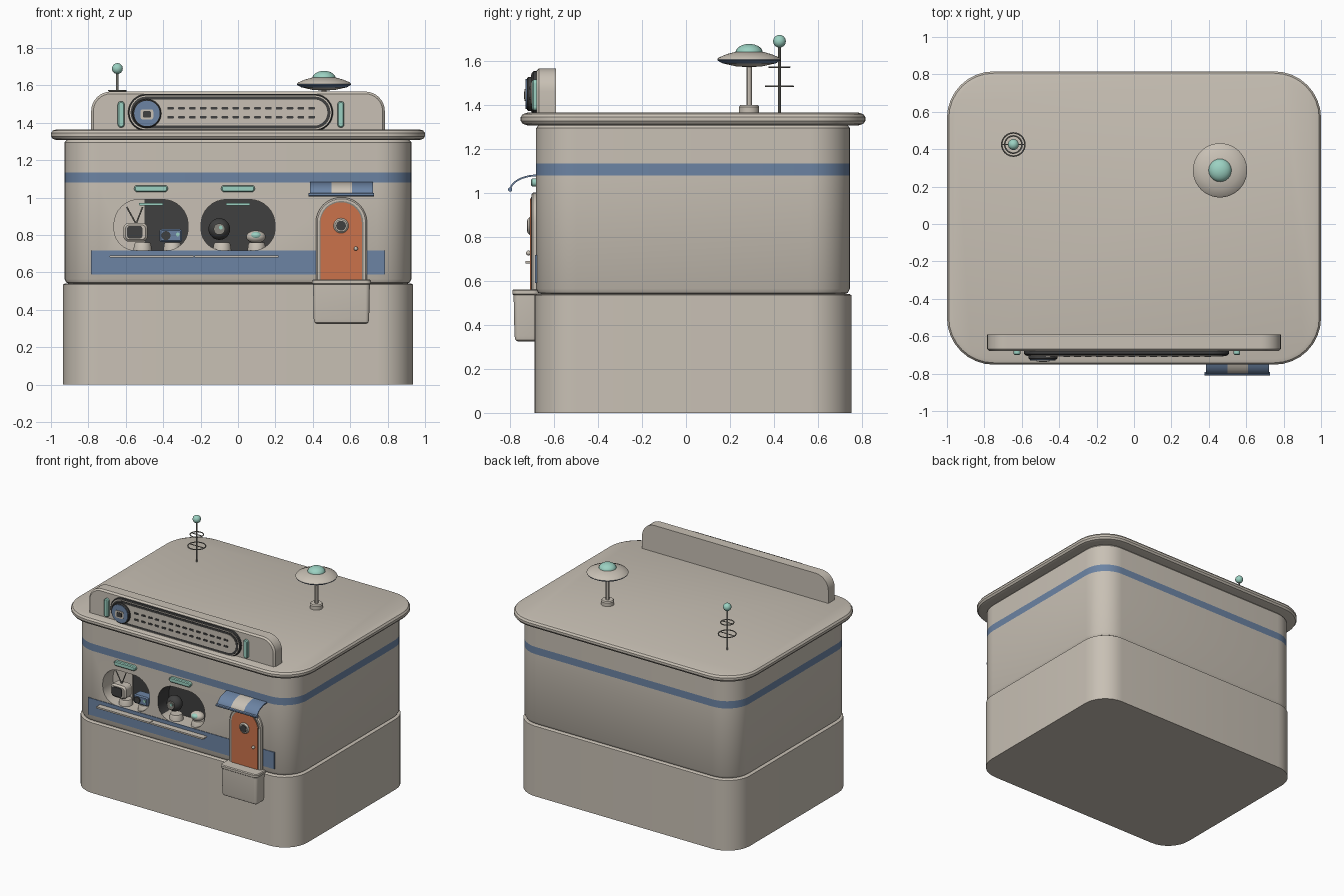
import bpy, bmesh
from math import sin, cos, pi
from mathutils import Vector, Matrix

cube = bpy.data.objects.get("Cube")
if cube:
    bpy.data.objects.remove(cube, do_unlink=True)


def material(name, rgb):
    m = bpy.data.materials.new(name)
    m.use_nodes = True
    m.diffuse_color = (*rgb, 1)
    m.node_tree.nodes["Principled BSDF"].inputs["Base Color"].default_value = (*rgb, 1)
    return m


cream = material("warm cream", (0.58, 0.53, 0.46))
blue = material("slate blue", (0.15, 0.23, 0.37))
dark = material("charcoal", (0.05, 0.05, 0.05))
orange = material("door orange", (0.60, 0.17, 0.07))
mint = material("mint glow", (0.33, 0.64, 0.54))
metal = material("antenna metal", (0.25, 0.24, 0.21))
made = []


def finish(name, bm, mats):
    me = bpy.data.meshes.new(name)
    bmesh.ops.recalc_face_normals(bm, faces=bm.faces)
    bm.to_mesh(me)
    bm.free()
    for m in mats:
        me.materials.append(m)
    ob = bpy.data.objects.new(name, me)
    bpy.context.collection.objects.link(ob)
    made.append(ob)
    return ob


def loft(name, loops, mats, bands=None):
    """Skin closed loops, cap both ends; bands gives a material per span."""
    bands = bands or [0] * (len(loops) - 1)
    bm = bmesh.new()
    rings = [[bm.verts.new(p) for p in loop] for loop in loops]
    for a, b, k in zip(rings, rings[1:], bands):
        for i in range(len(a)):
            bm.faces.new((a[i - 1], a[i], b[i], b[i - 1])).material_index = k
    bm.faces.new(rings[0]).material_index = bands[0]
    bm.faces.new(rings[-1]).material_index = bands[-1]
    bmesh.ops.remove_doubles(bm, verts=bm.verts, dist=1e-5)
    return finish(name, bm, mats)


def rrect(cx, cy, hw, hh, r, rb=None, n=8):
    """Rounded rectangle outline; rb is the radius of the two lower corners."""
    rb = r if rb is None else rb
    pts = []
    for q, (sx, sy, rad) in enumerate([(1, 1, r), (-1, 1, r), (-1, -1, rb), (1, -1, rb)]):
        for i in range(n + 1):
            a = (q + i / n) * pi / 2
            pts.append((cx + sx * (hw - rad) + rad * cos(a), cy + sy * (hh - rad) + rad * sin(a)))
    return pts


def tower(name, hw, hd, r, layers, mats, bands=None, cx=0, cy=0.032):
    """Rounded plan stacked upward from (inset, height) layers."""
    loops = [[(x, y, z) for x, y in rrect(cx, cy, hw - i, hd - i, r - i)] for i, z in layers]
    return loft(name, loops, mats, bands)


def plate(name, cx, cz, hw, hh, r, y0, y1, mat, rb=None, soft=0.0):
    """Rounded outline facing the front, from back y1 to front y0."""
    rb = r if rb is None else rb
    steps = [(y1, 0), (y0 + soft, 0)] + ([(y0, soft)] if soft else [])
    loops = [[(x, y, z) for x, z in rrect(cx, cz, hw - s, hh - s, max(r - s, .001), max(rb - s, .001))]
             for y, s in steps]
    return loft(name, loops, [mat])


def lathe(name, x, y, profile, mats, bands=None, n=32):
    loops = [[(x + r * cos(2 * pi * i / n), y + r * sin(2 * pi * i / n), z) for i in range(n)]
             for r, z in profile]
    return loft(name, loops, mats, bands)


def ball(name, loc, size, mat):
    bm = bmesh.new()
    bmesh.ops.create_uvsphere(bm, u_segments=24, v_segments=14, radius=1,
                              matrix=Matrix.Translation(loc) @ Matrix.Diagonal((*size, 1)))
    return finish(name, bm, [mat])


def rod(name, a, b, r, mat):
    a, b = Vector(a), Vector(b)
    turn = Vector((0, 0, 1)).rotation_difference(b - a)
    ring = [turn @ Vector((r * cos(i * pi / 6), r * sin(i * pi / 6), 0)) for i in range(12)]
    return loft(name, [[p + v for v in ring] for p in (a, b)], [mat])


# Main building: base, upper storey with painted band, roof
tower("base_storey", .935, .72, .19, [(0, 0), (0, .535), (.008, .54)], [cream])
body = tower("upper_storey", .928, .714, .185,
             [(.03, .538), (.01, .546), (0, .565), (0, 1.08), (0, 1.135), (0, 1.295), (.015, 1.312)],
             [cream, blue, dark], [0, 0, 0, 1, 0, 0])
tower("roof_slab", 1.0, .784, .25,
      [(.03, 1.308), (.01, 1.314), (0, 1.328), (0, 1.345), (.01, 1.359), (.03, 1.365)], [cream])

# Display window recesses cut into the upper storey
WINDOWS = (-.465, 0)
for cx in WINDOWS:
    cutter = plate("window_cutter", cx, .854, .198, .136, .135, -.8, -.55, cream, rb=.115)
    made.remove(cutter)
    cutter.hide_render = True
    for m in (blue, dark):
        cutter.data.materials.append(m)
    for f in cutter.data.polygons:
        f.material_index = 2 if f.center.z > .76 and f.center.x > -.6 else 0
    mod = body.modifiers.new("window", "BOOLEAN")
    mod.operation, mod.solver, mod.object = "DIFFERENCE", "EXACT", cutter
    bpy.context.view_layer.objects.active = body
    bpy.ops.object.modifier_apply(modifier=mod.name)
    bpy.data.objects.remove(cutter, do_unlink=True)
    plate("window_light", cx, 1.048, .09, .018, .017, -.706, -.67, mint, soft=.006)
    plate("inner_light", cx, .965, .065, .006, .005, -.60, -.56, mint)
plate("window_inner_wall", -.6, .855, .1, .135, .001, -.557, -.549, cream)

# Front panel and the two narrow shelves
plate("lower_panel", 0, .654, .785, .064, .002, -.686, -.677, blue)
for cx in (-.461, -.008):
    plate("narrow_shelf", cx, .685, .225, .006, .005, -.73, -.68, cream)

# Display goods: small television, radio, round set, domed set
for cx in (-.51, -.35, -.085, .1):
    lathe("display_stand", cx, -.62, [(.05, .715), (.045, .75), (.04, .76)], [cream])
plate("television_body", -.548, .815, .065, .05, .03, -.665, -.59, cream, soft=.012)
plate("television_screen", -.552, .815, .042, .034, .018, -.671, -.66, dark)
for x in (-.595, -.51):
    rod("television_aerial", (-.545, -.62, .86), (x, -.62, .95), .004, metal)
plate("radio_body", -.36, .797, .06, .034, .012, -.66, -.59, blue, soft=.008)
plate("radio_dial", -.385, .797, .024, .024, .023, -.668, -.65, dark)
plate("radio_lamp", -.322, .803, .01, .01, .009, -.667, -.65, mint)
ball("round_set", (-.1, -.62, .832), (.058, .05, .058), dark)
plate("round_set_lens", -.1, .832, .03, .03, .029, -.672, -.64, metal)
plate("round_set_glow", -.092, .84, .01, .01, .009, -.676, -.66, mint)
ball("domed_set", (.096, -.625, .79), (.052, .045, .034), cream)
ball("domed_set_lamp", (.096, -.65, .797), (.03, .024, .02), mint)

# Arched door with porthole and knob
plate("door_frame", .553, .775, .137, .227, .136, -.703, -.67, cream, rb=.001, soft=.008)
plate("door_frame_recess", .553, .77, .117, .212, .116, -.706, -.69, metal, rb=.001)
plate("door_panel", .551, .767, .111, .208, .11, -.709, -.69, orange, rb=.001)
plate("porthole_rim", .551, .85, .04, .04, .039, -.72, -.70, cream, soft=.008)
plate("porthole_glass", .551, .85, .026, .026, .025, -.723, -.71, dark)
ball("door_knob", (.63, -.716, .727), (.011, .012, .011), cream)

# Door step with a raised rim
tower("door_step", .158, .062, .03,
      [(.025, .325), (.014, .332), (.01, .35), (.006, .535), (0, .54), (0, .556), (.006, .562)],
      [cream], cx=.553, cy=-.728)

# Curved awning with a pale centre stripe and a rolled lip
arc = [(i / 10) * pi / 2 for i in range(11)]
outer = [(-.675 - .128 * sin(t), 1.012 + .072 * cos(t)) for t in arc]
inner = [(-.675 - .120 * sin(t), 1.012 + .064 * cos(t)) for t in reversed(arc)]
loft("awning", [[(x, y, z) for y, z in outer + inner] for x in (.385, .5, .61, .722)],
     [blue, cream], [0, 1, 0])
rod("awning_lip", (.378, -.8, 1.016), (.728, -.8, 1.016), .01, blue)

# Parapet and sign
plate("parapet", 0, 1.46, .785, .107, .105, -.68, -.592, cream, rb=.001, soft=.012)
plate("sign_frame", -.04, 1.455, .548, .099, .098, -.70, -.67, dark, soft=.006)
plate("sign_rim", -.04, 1.455, .54, .091, .09, -.703, -.69, cream)
plate("sign_groove", -.04, 1.455, .534, .085, .084, -.706, -.69, dark)
plate("sign_field", -.04, 1.455, .518, .07, .069, -.708, -.69, cream)
dash = plate("sign_dashes", -.36, 1.43, .018, .007, .006, -.712, -.70, dark)
for count, step in ((14, (.058, 0, 0)), (2, (0, 0, .048))):
    mod = dash.modifiers.new("repeat", "ARRAY")
    mod.count = count
    mod.use_relative_offset = False
    mod.use_constant_offset = True
    mod.constant_offset_displace = step
plate("roundel_rim", -.487, 1.45, .077, .077, .076, -.724, -.69, dark, soft=.006)
plate("roundel_disc", -.487, 1.45, .068, .068, .067, -.729, -.71, blue)
plate("roundel_button", -.487, 1.445, .034, .027, .012, -.734, -.72, cream)
plate("roundel_centre", -.487, 1.445, .022, .017, .008, -.737, -.73, dark)
for x in (-.625, .55):
    plate("parapet_light", x, 1.445, .018, .07, .017, -.70, -.67, mint, soft=.006)

# Saucer ornament on a pole
X, Y = .46, .287
lathe("saucer_foot", X, Y, [(.046, 1.36), (.046, 1.392), (.04, 1.4)], [cream])
rod("saucer_pole", (X, Y, 1.39), (X, Y, 1.59), .013, cream)
lathe("saucer", X, Y, [(.002, 1.572), (.06, 1.576), (.122, 1.59), (.143, 1.602), (.145, 1.608),
                       (.138, 1.616), (.1, 1.632), (.062, 1.642), (.002, 1.646)],
      [cream, blue], [0, 0, 1, 1, 0, 0, 0, 0], n=48)
ball("saucer_dome", (X, Y, 1.638), (.062, .062, .04), mint)

# Ringed antenna
X, Y = -.645, .425
rod("antenna_mast", (X, Y, 1.36), (X, Y, 1.67), .006, metal)
for z, r in ((1.485, .062), (1.572, .046)):
    bpy.ops.mesh.primitive_torus_add(location=(X, Y, z), major_radius=r, minor_radius=.004,
                                     major_segments=32, minor_segments=8)
    ring = bpy.context.object
    ring.name = "antenna_ring"
    ring.data.materials.append(metal)
    made.append(ring)
    rod("antenna_spoke", (X - r, Y, z), (X + r, Y, z), .003, metal)
ball("antenna_ball", (X, Y, 1.69), (.029, .029, .029), mint)

# Smooth rounded parts while keeping hard edges
bpy.ops.object.select_all(action="DESELECT")
for ob in made:
    ob.select_set(True)
bpy.context.view_layer.objects.active = body
bpy.ops.object.shade_smooth_by_angle(angle=pi / 6)
